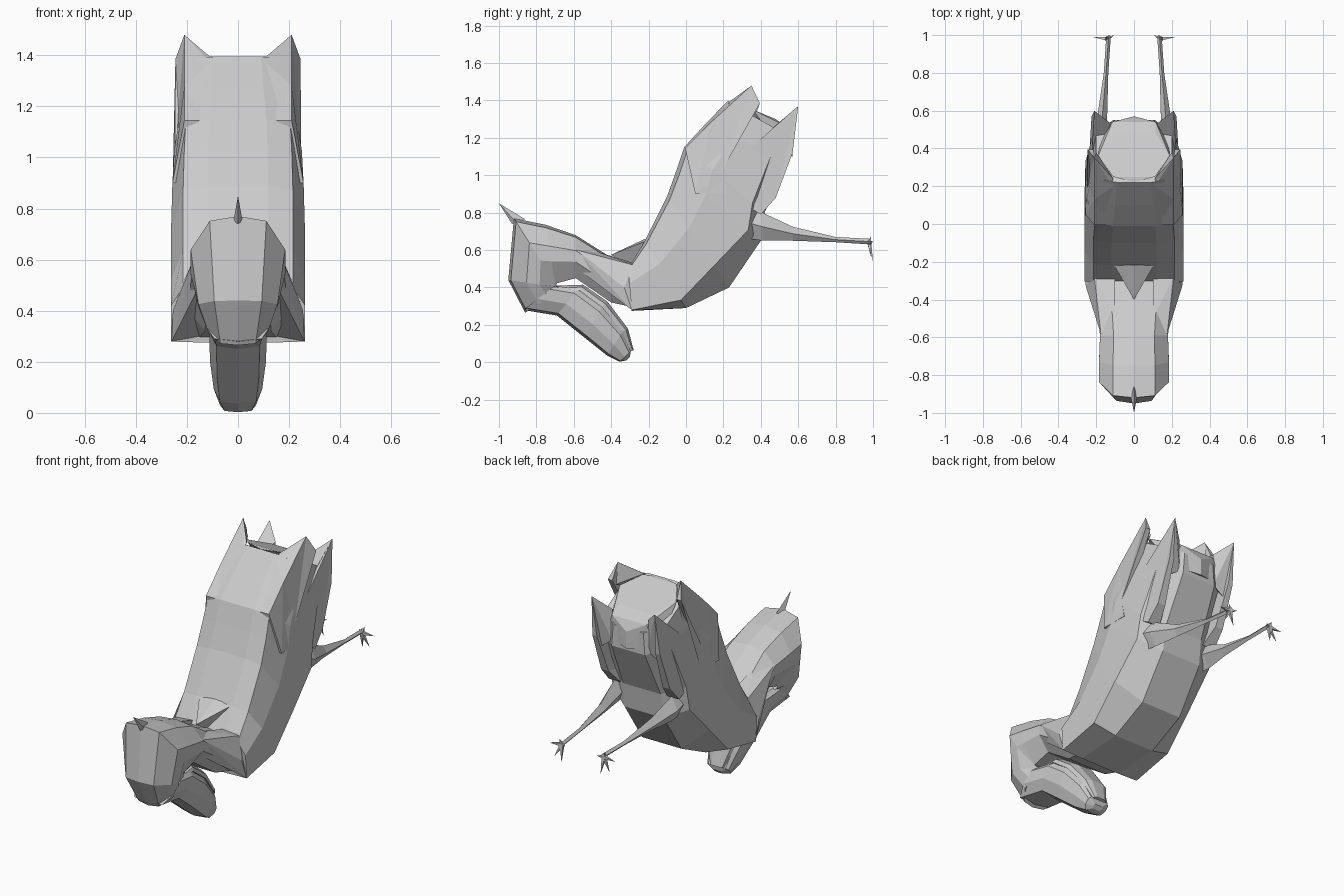
import bpy, bmesh
from mathutils import Vector


def finish(name, bm):
    bmesh.ops.recalc_face_normals(bm, faces=bm.faces)
    me = bpy.data.meshes.new(name)
    bm.to_mesh(me)
    bm.free()
    ob = bpy.data.objects.new(name, me)
    bpy.context.collection.objects.link(ob)
    return ob


def loft(name, stations, half, cx=None):
    """stations: (back y, z, belly y, z, half width[, corner t]); half: (u, t) half section.
    corner t moves the section point marked with t = None."""
    bm = bmesh.new()
    section = half + [(-u, t) for u, t in reversed(half) if u > 0]
    rings = []
    for i, (y0, z0, y1, z1, w, *corner) in enumerate(stations):
        x = cx[i] if cx else 0
        ring = []
        for u, t in section:
            t = corner[0] if t is None else t
            ring.append(bm.verts.new((x + u * w, y0 + t * (y1 - y0), z0 + t * (z1 - z0))))
        rings.append(ring)
    n = len(section)
    for a, b in zip(rings, rings[1:]):
        for i in range(n):
            j = (i + 1) % n
            bm.faces.new((a[i], a[j], b[j], b[i]))
    bm.faces.new(rings[0])
    bm.faces.new(rings[-1])
    return finish(name, bm)


def hull(name, pts):
    bm = bmesh.new()
    for p in pts:
        bm.verts.new(p)
    bmesh.ops.convex_hull(bm, input=bm.verts)
    return finish(name, bm)


def plate(name, s, outline):
    """outline: (outer x, y, z, thickness) loop, thickened towards the body."""
    bm = bmesh.new()
    a = [bm.verts.new((s * x, y, z)) for x, y, z, t in outline]
    b = [bm.verts.new((s * (x - t), y, z)) for x, y, z, t in outline]
    bm.faces.new(a)
    bm.faces.new(b)
    for i in range(len(a)):
        j = (i + 1) % len(a)
        bm.faces.new((a[i], a[j], b[j], b[i]))
    bmesh.ops.triangulate(bm, faces=bm.faces)
    bmesh.ops.remove_doubles(bm, verts=bm.verts, dist=0.004)
    return finish(name, bm)


def spike(name, a, b, r):
    a, b = Vector(a), Vector(b)
    side = (b - a).orthogonal().normalized() * r
    other = (b - a).normalized().cross(side)
    return hull(name, [a + side, a - side, a + other, a - other, b])


# Body
body_half = [(0, 0), (0.45, 0.0), (0.82, 0.04), (1, 0.35), (1, None), (0.5, 1), (0, 1)]
loft("body", [
    (-0.31, 0.50, -0.29, 0.275, 0.262, 0.98),
    (-0.22, 0.65, 0.0, 0.29, 0.262, 0.88),
    (-0.10, 0.89, 0.23, 0.40, 0.262, 0.76),
    (-0.05, 1.03, 0.40, 0.65, 0.257, 0.85),
    (-0.01, 1.15, 0.42, 0.80, 0.25, 0.85),
    (0.10, 1.27, 0.55, 1.08, 0.222, 0.8),
    (0.22, 1.395, 0.55, 1.21, 0.20, 0.8)], body_half)

# Neck and head, bending round towards the bill
head_half = [(0, 0), (0.6, 0.05), (1, 0.36), (1, 0.62), (0.65, 1), (0, 1)]
loft("neck_and_head", [
    (-0.25, 0.50, -0.26, 0.29, 0.24),
    (-0.40, 0.56, -0.40, 0.32, 0.20),
    (-0.59, 0.68, -0.59, 0.45, 0.18),
    (-0.75, 0.735, -0.70, 0.42, 0.185),
    (-0.92, 0.77, -0.69, 0.405, 0.185),
    (-0.95, 0.44, -0.68, 0.40, 0.155),
    (-0.86, 0.265, -0.66, 0.395, 0.115)], head_half)
bill_half = [(0, 0), (0.75, 0.08), (1, 0.45), (1, 0.85), (0.8, 1), (0, 1)]
loft("upper_bill", [
    (-0.87, 0.28, -0.70, 0.41, 0.125),
    (-0.69, 0.25, -0.58, 0.39, 0.112),
    (-0.54, 0.13, -0.45, 0.295, 0.11),
    (-0.42, 0.035, -0.34, 0.165, 0.095),
    (-0.355, 0.003, -0.295, 0.06, 0.07),
    (-0.32, 0.01, -0.30, 0.03, 0.03)], bill_half)
loft("lower_bill", [
    (-0.70, 0.37, -0.69, 0.41, 0.11),
    (-0.57, 0.385, -0.55, 0.415, 0.10),
    (-0.45, 0.295, -0.42, 0.325, 0.10),
    (-0.34, 0.165, -0.31, 0.18, 0.08),
    (-0.295, 0.06, -0.28, 0.065, 0.045)],
    [(0, 0), (1, 0), (0.9, 0.6), (0.5, 1), (0, 1)])

# Crest and collar feathers
hull("crest", [(0, -1, 0.85), (0.018, -0.91, 0.75), (-0.018, -0.91, 0.75),
               (0, -0.86, 0.765), (0, -0.93, 0.74)])
hull("collar_point", [(0, -0.40, 0.575), (0.11, -0.21, 0.65), (-0.11, -0.21, 0.65),
                      (0, -0.22, 0.66), (0, -0.25, 0.48)])

for s, side in ((1, "right"), (-1, "left")):
    # Shoulder running from the neck out to the wing corner
    hull(side + "_shoulder", [(s * x, y, z) for x, y, z in (
        (0.175, -0.585, 0.60), (0.15, -0.58, 0.50), (0.21, -0.28, 0.52),
        (0.255, -0.33, 0.40), (0.26, -0.29, 0.28), (0.10, -0.28, 0.30),
        (0.10, -0.28, 0.53), (0.10, -0.50, 0.60))])
    # Folded wing, ending in a point
    plate(side + "_wing", s, [
        (0.257, 0.05, 0.90, 0.04), (0.21, -0.005, 1.145, 0.06), (0.21, 0.13, 1.28, 0.07),
        (0.21, 0.35, 1.48, 0.0), (0.245, 0.395, 1.385, 0.03), (0.247, 0.19, 1.02, 0.05),
        (0.256, 0.22, 0.90, 0.04)])
    hull(side + "_wing_root", [(s * x, y, z) for x, y, z in (
        (0.11, 0.20, 1.37), (0.11, 0.24, 1.395), (0.21, 0.35, 1.48),
        (0.21, 0.13, 1.28), (0.16, 0.04, 1.19), (0.20, 0.38, 1.36))])
    # Outer tail feather, ending in a point
    plate(side + "_tail_feather", s, [
        (0.235, 0.19, 1.01, 0.06), (0.21, 0.60, 1.37, 0.0), (0.225, 0.57, 1.12, 0.03),
        (0.23, 0.48, 0.88, 0.05), (0.235, 0.40, 0.79, 0.08), (0.24, 0.30, 0.85, 0.06)])
    # Gusset joining the feather tip to the tail
    hull(side + "_tail_gusset", [(s * x, y, z) for x, y, z in (
        (0.21, 0.60, 1.37), (0.12, 0.53, 1.29), (0.20, 0.40, 1.20),
        (0.19, 0.53, 1.05), (0.12, 0.53, 1.10))])
    # Leg and toes
    loft(side + "_leg", [
        (0.30, 0.84, 0.34, 0.66, 0.04), (0.41, 0.80, 0.41, 0.65, 0.042),
        (0.57, 0.725, 0.57, 0.65, 0.026), (0.80, 0.67, 0.80, 0.642, 0.012),
        (0.99, 0.66, 0.99, 0.63, 0.012)],
        [(0, 0), (1, 0.5), (0, 1)],
        [s * x for x in (0.19, 0.19, 0.168, 0.148, 0.135)])
    ankle = (s * 0.14, 0.98, 0.64)
    for i, (x, y, z) in enumerate(((0.105, 1.0, 0.645), (0.22, 0.99, 0.635),
                                   (0.185, 0.99, 0.56), (0.13, 1.0, 0.54),
                                   (0.15, 0.99, 0.675))):
        spike(f"{side}_toe_{i + 1}", ankle, (s * x, y, z), 0.014)

# Rounded tail end between the feathers
hull("tail_end", [(s * x, y, z) for s in (1, -1) for x, y, z in (
    (0.0, 0.22, 1.395), (0.11, 0.25, 1.395), (0.19, 0.36, 1.35), (0.115, 0.48, 1.30),
    (0.115, 0.54, 1.26), (0.0, 0.57, 1.20), (0.17, 0.52, 1.12), (0.0, 0.57, 1.10))])
